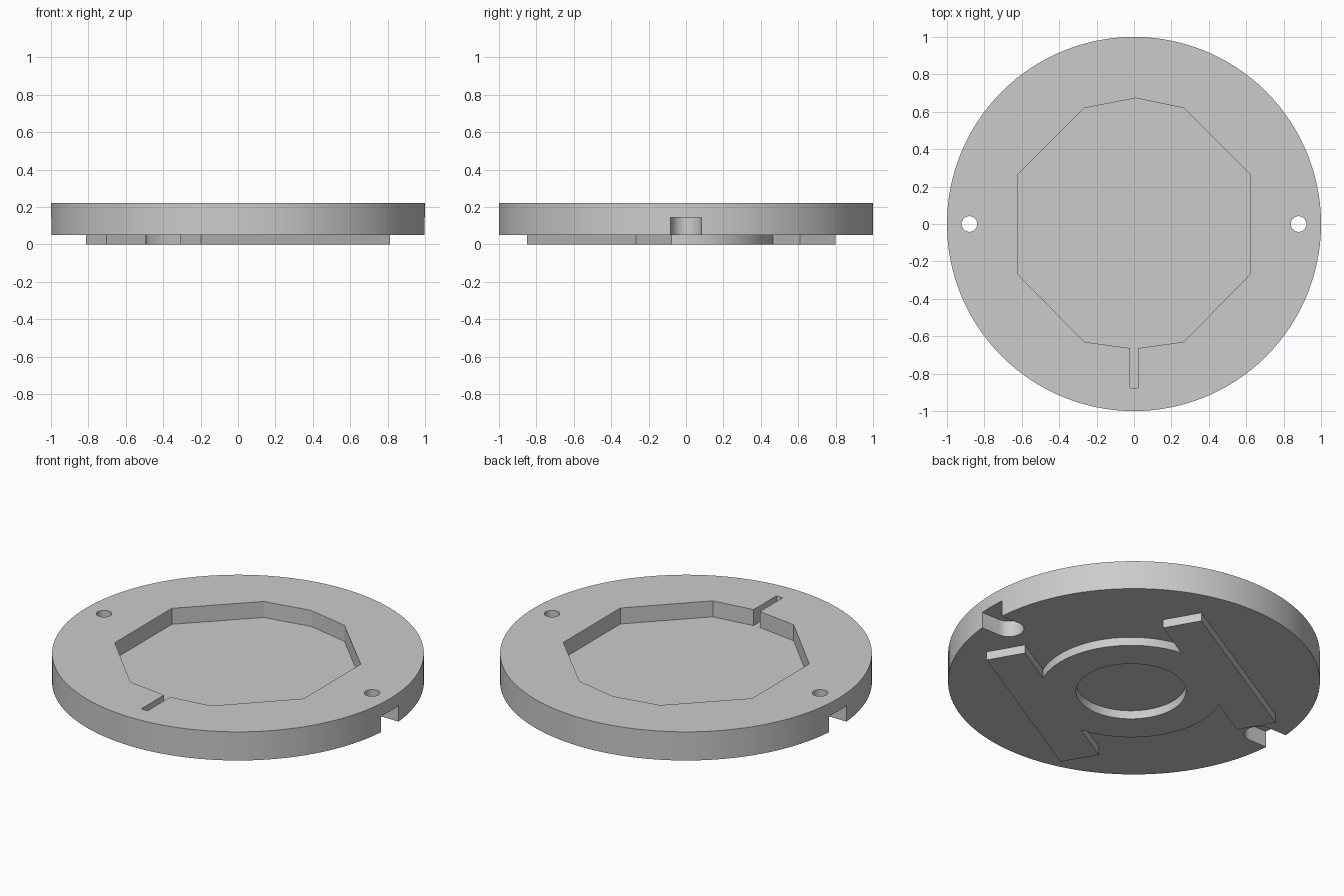
import bpy
import bmesh
from math import cos, sin, pi, radians
from mathutils import Matrix

cube = bpy.data.objects.get("Cube")
if cube:
    bpy.data.objects.remove(cube, do_unlink=True)

BOTTOM, FLOOR, NOTCH_TOP, TOP = 0.05, 0.125, 0.145, 0.22
PIN_X = 0.88

grey = bpy.data.materials.new("plain grey")
grey.use_nodes = True
grey.diffuse_color = (0.6, 0.6, 0.6, 1)
grey.node_tree.nodes["Principled BSDF"].inputs["Base Color"].default_value = (0.6, 0.6, 0.6, 1)


def prism(name, outline, z0, z1):
    """Extrude a counter-clockwise outline from z0 up to z1."""
    bm = bmesh.new()
    face = bm.faces.new([bm.verts.new((x, y, z0)) for x, y in outline])
    result = bmesh.ops.extrude_face_region(bm, geom=[face], use_keep_orig=True)
    top = [g for g in result["geom"] if isinstance(g, bmesh.types.BMVert)]
    bmesh.ops.translate(bm, verts=top, vec=(0, 0, z1 - z0))
    bmesh.ops.recalc_face_normals(bm, faces=bm.faces)
    mesh = bpy.data.meshes.new(name)
    bm.to_mesh(mesh)
    bm.free()
    mesh.materials.append(grey)
    obj = bpy.data.objects.new(name, mesh)
    bpy.context.collection.objects.link(obj)
    return obj


def circle(r, n, cx=0, cy=0):
    return [(cx + r * cos(2 * pi * i / n), cy + r * sin(2 * pi * i / n)) for i in range(n)]


def box(x0, x1, y0, y1):
    return [(x0, y0), (x1, y0), (x1, y1), (x0, y1)]


def combine(target, tool, operation):
    """Apply a boolean and discard the tool object."""
    tool.hide_render = True
    mod = target.modifiers.new("combine", "BOOLEAN")
    mod.operation, mod.solver, mod.object = operation, "EXACT", tool
    bpy.context.view_layer.objects.active = target
    bpy.ops.object.modifier_apply(modifier=mod.name)
    bpy.data.objects.remove(tool, do_unlink=True)


# Round body
body = prism("disc_body", circle(1, 128), BOTTOM, TOP)

# Faceted pocket in the top
half = [(0.62, -0.27), (0.62, 0.265), (0.265, 0.62)]
pocket = [(0, -0.667), (0.265, -0.63)] + half + [(0.01, 0.673)]
pocket += [(-x, y) for x, y in reversed(half)] + [(-0.265, -0.63)]
combine(body, prism("pocket_cutter", pocket, FLOOR, TOP + 0.1), "DIFFERENCE")

# Narrow wire channel leading out of the pocket
combine(body, prism("channel_cutter", box(-0.021, 0.021, -0.877, -0.6), FLOOR, TOP + 0.1), "DIFFERENCE")

# Pin holes and round-ended notches on both sides
for side in (1, -1):
    hole = circle(0.042, 32, side * PIN_X)
    combine(body, prism("pin_cutter", hole, 0, TOP + 0.1), "DIFFERENCE")
    arc = [(PIN_X + 0.082 * cos(a), 0.082 * sin(a)) for a in (pi / 2 + pi * i / 16 for i in range(17))]
    notch = [(side * x, side * y) for x, y in arc + [(1.1, -0.082), (1.1, 0.082)]]
    combine(body, prism("notch_cutter", notch, -0.02, NOTCH_TOP), "DIFFERENCE")

# Raised mount underneath: a ring joined to two parallel bars
mount = prism("base_mount", circle(0.495, 96), 0, BOTTOM)
for side in (1, -1):
    inner, outer = sorted((side * 0.395, side * 0.615))
    combine(mount, prism("mount_bar", box(-0.583, 0.583, inner, outer), 0, BOTTOM), "UNION")
combine(mount, prism("ring_cutter", circle(0.296, 64), -0.1, 0.1), "DIFFERENCE")
mount.data.transform(Matrix.Translation((0, -0.025, 0)) @ Matrix.Rotation(radians(30), 4, "Z"))

# Smooth curved walls, keep crisp edges
bpy.ops.object.select_all(action="DESELECT")
for obj in (body, mount):
    obj.select_set(True)
bpy.context.view_layer.objects.active = body
bpy.ops.object.shade_smooth_by_angle(angle=radians(15))
